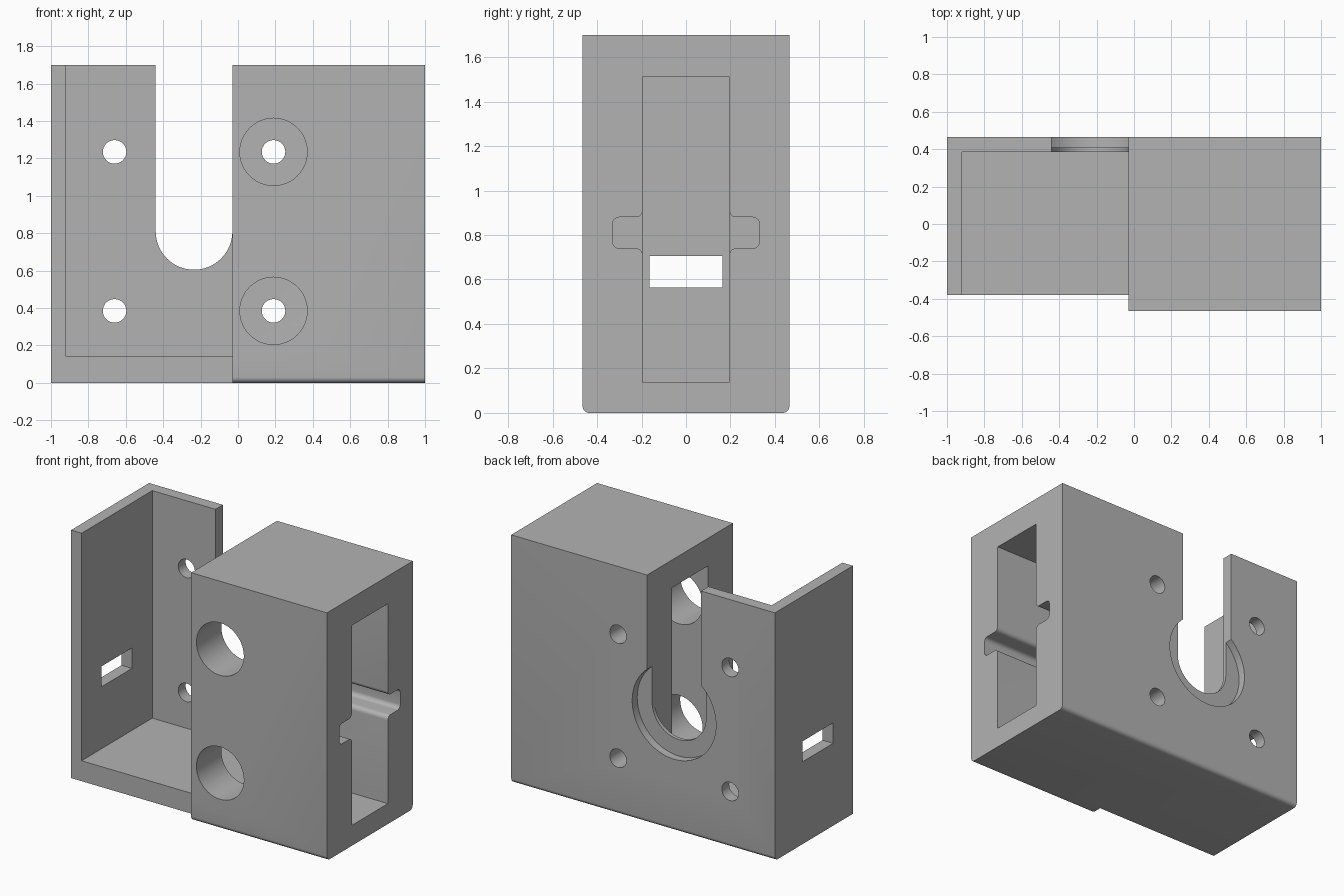
import bpy, bmesh, math
from mathutils import Vector

if "Cube" in bpy.data.objects:
    bpy.data.objects.remove(bpy.data.objects["Cube"])

grey = bpy.data.materials.new("plain grey")
grey.diffuse_color = (0.45, 0.45, 0.45, 1)
grey.use_nodes = True
grey.node_tree.nodes["Principled BSDF"].inputs["Base Color"].default_value = grey.diffuse_color


def prism(name, points, axis, lo, hi):
    """Extrude a 2D profile: axis 'X' takes (y, z) points, 'Y' takes (x, z)."""
    place = (lambda a, b, t: (t, a, b)) if axis == 'X' else (lambda a, b, t: (a, t, b))
    bm = bmesh.new()
    face = bm.faces.new([bm.verts.new(place(a, b, lo)) for a, b in points])
    ext = bmesh.ops.extrude_face_region(bm, geom=[face])
    moved = [v for v in ext['geom'] if isinstance(v, bmesh.types.BMVert)]
    bmesh.ops.translate(bm, verts=moved, vec=Vector(place(0, 0, hi - lo)))
    bmesh.ops.recalc_face_normals(bm, faces=bm.faces)
    mesh = bpy.data.meshes.new(name)
    bm.to_mesh(mesh)
    bm.free()
    mesh.materials.append(grey)
    obj = bpy.data.objects.new(name, mesh)
    bpy.context.collection.objects.link(obj)
    return obj


def rect(a0, a1, b0, b1):
    return [(a0, b0), (a1, b0), (a1, b1), (a0, b1)]


def arc(a, b, r, start, end, n):
    angles = [math.radians(start + (end - start) * i / n) for i in range(n + 1)]
    return [(a + r * math.cos(t), b + r * math.sin(t)) for t in angles]


def circle(a, b, r, n=48):
    return arc(a, b, r, 0, 360, n)[:-1]


# Main body: a long block with both lower edges rounded
W, H, R = 0.465, 1.70, 0.03
profile = (arc(-W + R, R, R, 180, 270, 6) + arc(W - R, R, R, 270, 360, 6)
           + [(W, H), (-W, H)])
body = prism("bracket_body", profile, 'X', -1, 1)

# Open tray on the left, with its front set back
STEP = -0.03
cutters = [
    prism("front_step_cutter", rect(-2, STEP, -1, 3), 'Y', -1, -0.38),
    prism("tray_cutter", rect(-0.92, STEP, 0.14, 3), 'Y', -1, 0.385),
]

# U-shaped slot in the back wall and its round recess
cx, cz, r = -0.235, 0.81, 0.205
cutters += [
    prism("slot_cutter", [(cx - r, 3)] + arc(cx, cz, r, 180, 360, 32) + [(STEP, 3)],
          'Y', 0.3, 0.6),
    prism("recess_cutter", circle(cx, cz, 0.318, 64), 'Y', 0.41, 0.6),
]

# Pocket running through the block, and the small window in the tray wall
cutters += [
    prism("pocket_cutter", rect(-0.195, 0.195, 0.14, 1.51), 'X', -0.3, 1.2),
    prism("window_cutter", rect(-0.165, 0.165, 0.565, 0.705), 'X', -1.2, -0.8),
]

# Side groove across the pocket, with rounded ends and flared mouths
gz, gh, f = 0.81, 0.07, 0.03
quarter = ([(0.17, gz + gh + f)] + arc(0.195 + f, gz + gh + f, f, 180, 270, 6)
           + arc(0.33 - f, gz + gh - f, f, 90, 0, 6))
lower = [(a, 2 * gz - b) for a, b in reversed(quarter)]
right = quarter + lower
left = [(-a, b) for a, b in reversed(right)]
cutters.append(prism("groove_cutter", right + left, 'X', 0.45, 1.2))

# Screw holes through the back, and access holes through the block front
for z in (0.385, 1.235):
    for x in (-0.66, 0.19):
        cutters.append(prism("screw_hole_cutter", circle(x, z, 0.063, 32), 'Y', 0.1, 0.6))
    cutters.append(prism("access_hole_cutter", circle(0.19, z, 0.18), 'Y', -0.6, -0.1))

# Cut everything out of the body
bpy.context.view_layer.objects.active = body
body.select_set(True)
for cutter in cutters:
    cutter.hide_render = True
    mod = body.modifiers.new(cutter.name, 'BOOLEAN')
    mod.operation = 'DIFFERENCE'
    mod.solver = 'EXACT'
    mod.object = cutter
    bpy.ops.object.modifier_apply(modifier=mod.name)
for cutter in cutters:
    bpy.data.objects.remove(cutter)

bpy.ops.object.shade_smooth_by_angle(angle=math.radians(30))
